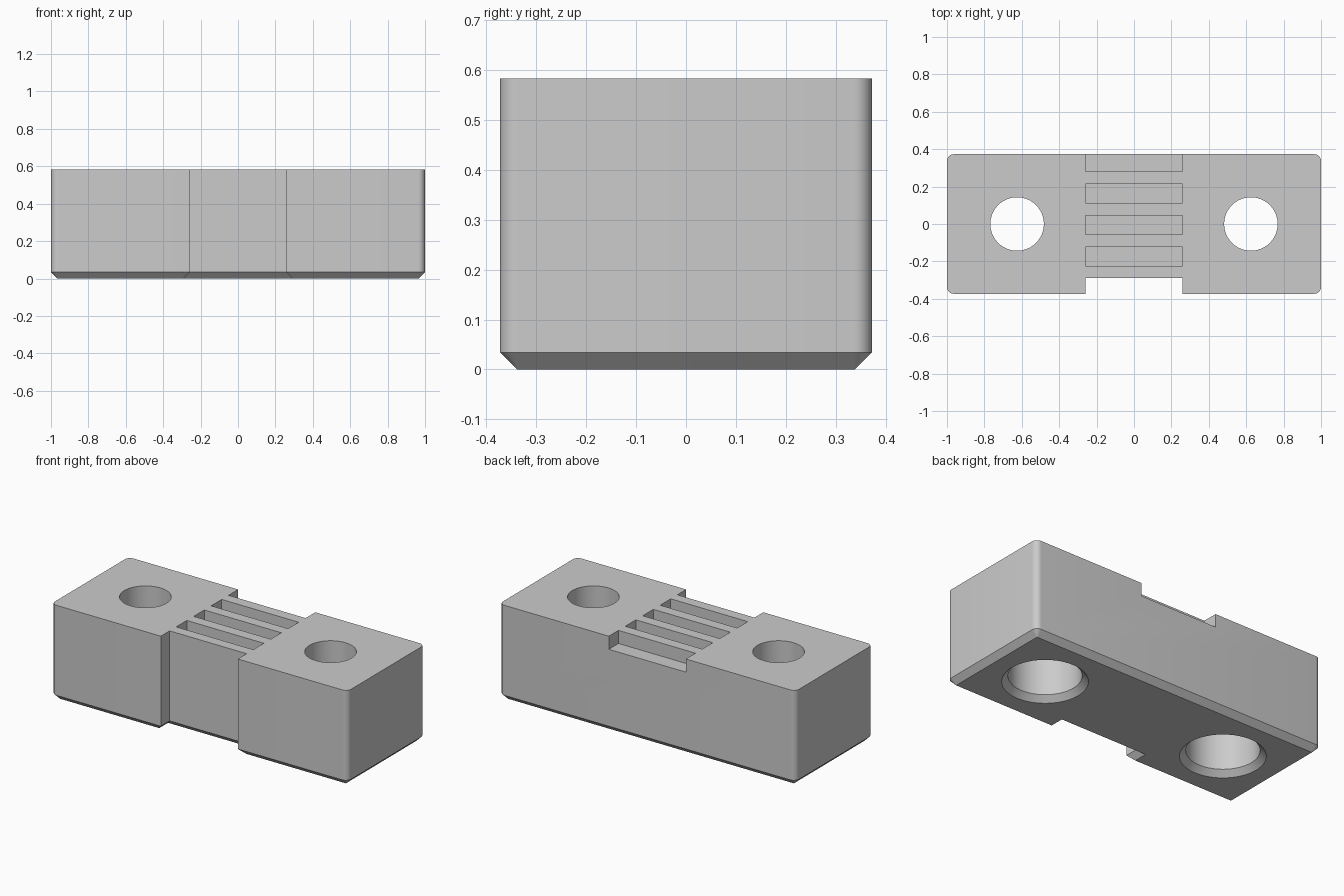
import bpy, bmesh, math

if "Cube" in bpy.data.objects:
    bpy.data.objects.remove(bpy.data.objects["Cube"], do_unlink=True)

HALF_X, HALF_Y, HEIGHT = 1.0, 0.373, 0.583
CHAMFER = 0.034
NOTCH_X, NOTCH_Y = 0.26, -0.288

grey = bpy.data.materials.new("light_grey")
grey.use_nodes = True
colour = (0.6, 0.6, 0.6, 1)
grey.diffuse_color = colour
grey.node_tree.nodes["Principled BSDF"].inputs["Base Color"].default_value = colour


def make_object(name, bm):
    bmesh.ops.recalc_face_normals(bm, faces=bm.faces)
    mesh = bpy.data.meshes.new(name)
    bm.to_mesh(mesh)
    bm.free()
    mesh.materials.append(grey)
    obj = bpy.data.objects.new(name, mesh)
    bpy.context.collection.objects.link(obj)
    return obj


def stack(name, rings):
    """Skin a list of closed rings and cap both ends."""
    bm = bmesh.new()
    loops = [[bm.verts.new(p) for p in ring] for ring in rings]
    for low, high in zip(loops, loops[1:]):
        n = len(low)
        for i in range(n):
            j = (i + 1) % n
            bm.faces.new((low[i], low[j], high[j], high[i]))
    bm.faces.new(loops[0])
    bm.faces.new(loops[-1])
    return make_object(name, bm)


def outline(inset, z):
    """Rounded plan with a notch in the front, shrunk by inset."""
    radius = CHAMFER + 0.002 - inset
    cx, cy = HALF_X - CHAMFER - 0.002, HALF_Y - CHAMFER - 0.002
    right = [(NOTCH_X + inset, NOTCH_Y + inset),
             (NOTCH_X + inset, inset - HALF_Y)]
    for sy, start in ((-1, -90), (1, 0)):
        for k in range(9):
            a = math.radians(start + k * 90 / 8)
            right.append((cx + radius * math.cos(a), sy * cy + radius * math.sin(a)))
    left = [(-x, y) for x, y in reversed(right)]
    return [(x, y, z) for x, y in right + left]


def circle(x, radius, z, sides=64):
    return [(x + radius * math.cos(math.tau * i / sides),
             radius * math.sin(math.tau * i / sides), z) for i in range(sides)]


def box(name, y0, y1, z0, z1):
    plan = [(-NOTCH_X, y0), (NOTCH_X, y0), (NOTCH_X, y1), (-NOTCH_X, y1)]
    return stack(name, [[(x, y, z) for x, y in plan] for z in (z0, z1)])


# Main block with a chamfer around the underside
body = stack("clamp_block", [outline(CHAMFER, 0), outline(0, CHAMFER), outline(0, HEIGHT)])

# Stepped bolt holes, wide and chamfered below, narrow above
cutters = []
bolt_profile = [(0.244, -0.01), (0.2, CHAMFER), (0.2, 0.32), (0.143, 0.32), (0.143, 0.65)]
for side, x in (("right", -0.625), ("left", 0.625)):
    cutters.append(stack(side + "_bolt_hole", [circle(x, r, z) for r, z in bolt_profile]))

# Row of tooth slots across the top, the last open at the back
for i in range(4):
    y = -0.224 + i * 0.168
    back = y + 0.102 if i < 3 else 0.5
    cutters.append(box("tooth_slot", y, back, HEIGHT - 0.08, HEIGHT + 0.1))

bpy.context.view_layer.objects.active = body
for cutter in cutters:
    cutter.hide_render = True
    mod = body.modifiers.new("cut", 'BOOLEAN')
    mod.operation = 'DIFFERENCE'
    mod.solver = 'EXACT'
    mod.object = cutter
    bpy.ops.object.modifier_apply(modifier=mod.name)
    bpy.data.objects.remove(cutter, do_unlink=True)

# Smooth the rounded surfaces, keep the edges crisp
bpy.ops.object.select_all(action='DESELECT')
body.select_set(True)
bpy.ops.object.shade_smooth_by_angle(angle=math.radians(30))
